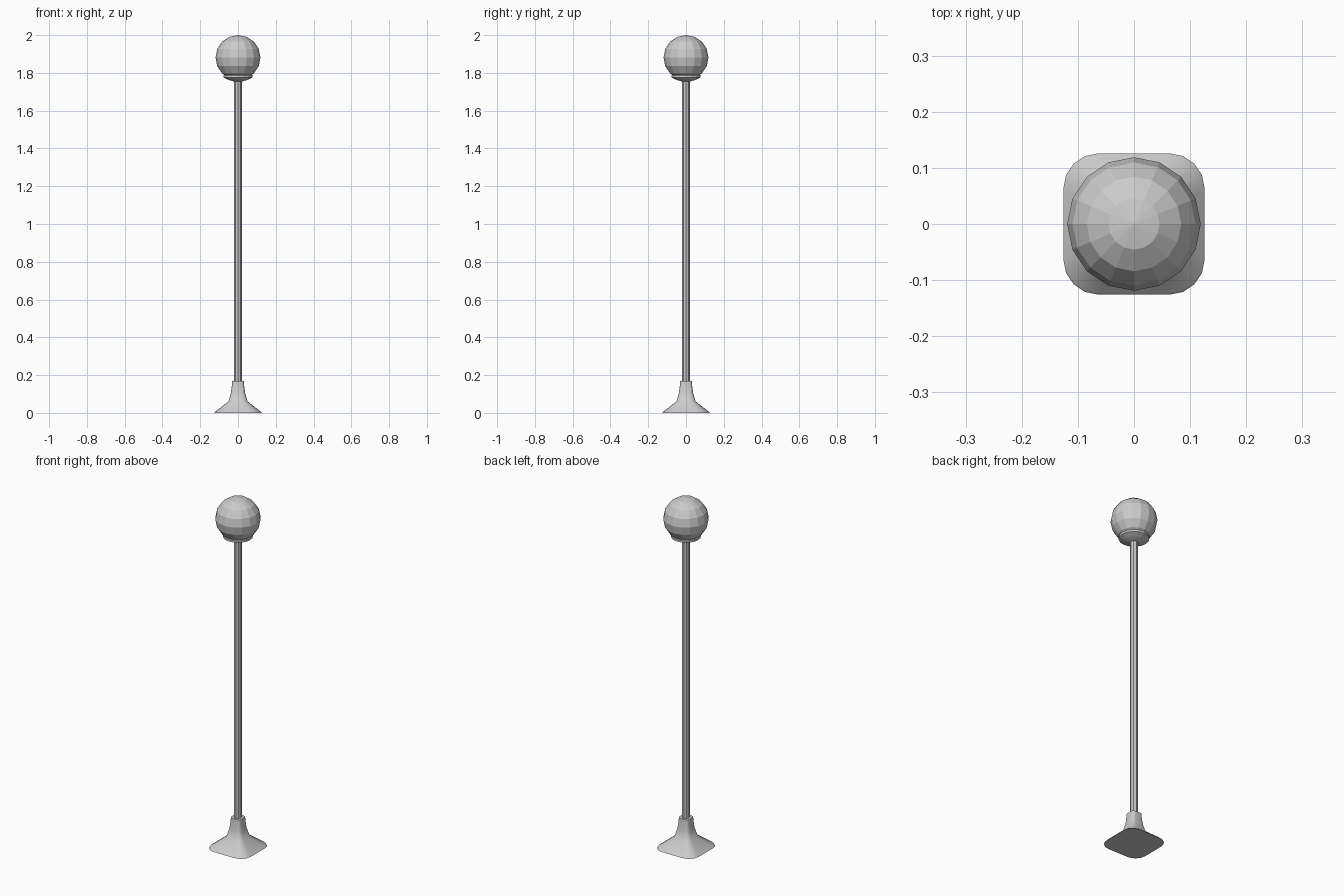
import bpy, bmesh, math

if "Cube" in bpy.data.objects:
    bpy.data.objects.remove(bpy.data.objects["Cube"])


def finish(bm, name, smooth_angle=None):
    bmesh.ops.recalc_face_normals(bm, faces=bm.faces)
    mesh = bpy.data.meshes.new(name)
    bm.to_mesh(mesh)
    bm.free()
    obj = bpy.data.objects.new(name, mesh)
    bpy.context.collection.objects.link(obj)
    if smooth_angle:
        bpy.ops.object.select_all(action='DESELECT')
        obj.select_set(True)
        bpy.context.view_layer.objects.active = obj
        bpy.ops.object.shade_smooth_by_angle(angle=math.radians(smooth_angle))
    return obj


def loft(name, outline, profile, smooth_angle=None):
    """Stack scaled copies of a unit outline at (scale, z) and cap both ends."""
    bm = bmesh.new()
    rings = [[bm.verts.new((x * s, y * s, z)) for x, y in outline] for s, z in profile]
    n = len(outline)
    for a, b in zip(rings, rings[1:]):
        for i in range(n):
            j = (i + 1) % n
            bm.faces.new((a[i], a[j], b[j], b[i]))
    bm.faces.new(rings[0])
    bm.faces.new(rings[-1])
    return finish(bm, name, smooth_angle)


def circle(n):
    return [(math.cos(2 * math.pi * i / n), math.sin(2 * math.pi * i / n)) for i in range(n)]


def rounded_square(radius, steps):
    pts = []
    for k in range(4):
        start = k * math.pi / 2
        cx = math.copysign(1 - radius, math.cos(start + math.pi / 4))
        cy = math.copysign(1 - radius, math.sin(start + math.pi / 4))
        for i in range(steps + 1):
            a = start + i / steps * math.pi / 2
            pts.append((cx + radius * math.cos(a), cy + radius * math.sin(a)))
    return pts


# Flared foot with rounded corners
loft("base", rounded_square(0.5, 4),
     [(0.126, 0), (0.122, 0.005), (0.05, 0.062), (0.038, 0.105), (0.033, 0.14), (0.031, 0.17)], 40)

# Slender pole
loft("pole", circle(8), [(0.02, 0.15), (0.02, 1.765)])

# Cup under the globe, with a rim band
loft("globe_holder", circle(16),
     [(0.025, 1.755), (0.05, 1.763), (0.078, 1.776), (0.078, 1.787), (0.072, 1.79), (0.072, 1.797)])

# Faceted lamp globe
bm = bmesh.new()
bmesh.ops.create_uvsphere(bm, u_segments=16, v_segments=8, radius=0.119)
bmesh.ops.translate(bm, verts=bm.verts, vec=(0, 0, 1.881))
finish(bm, "lamp_globe")
